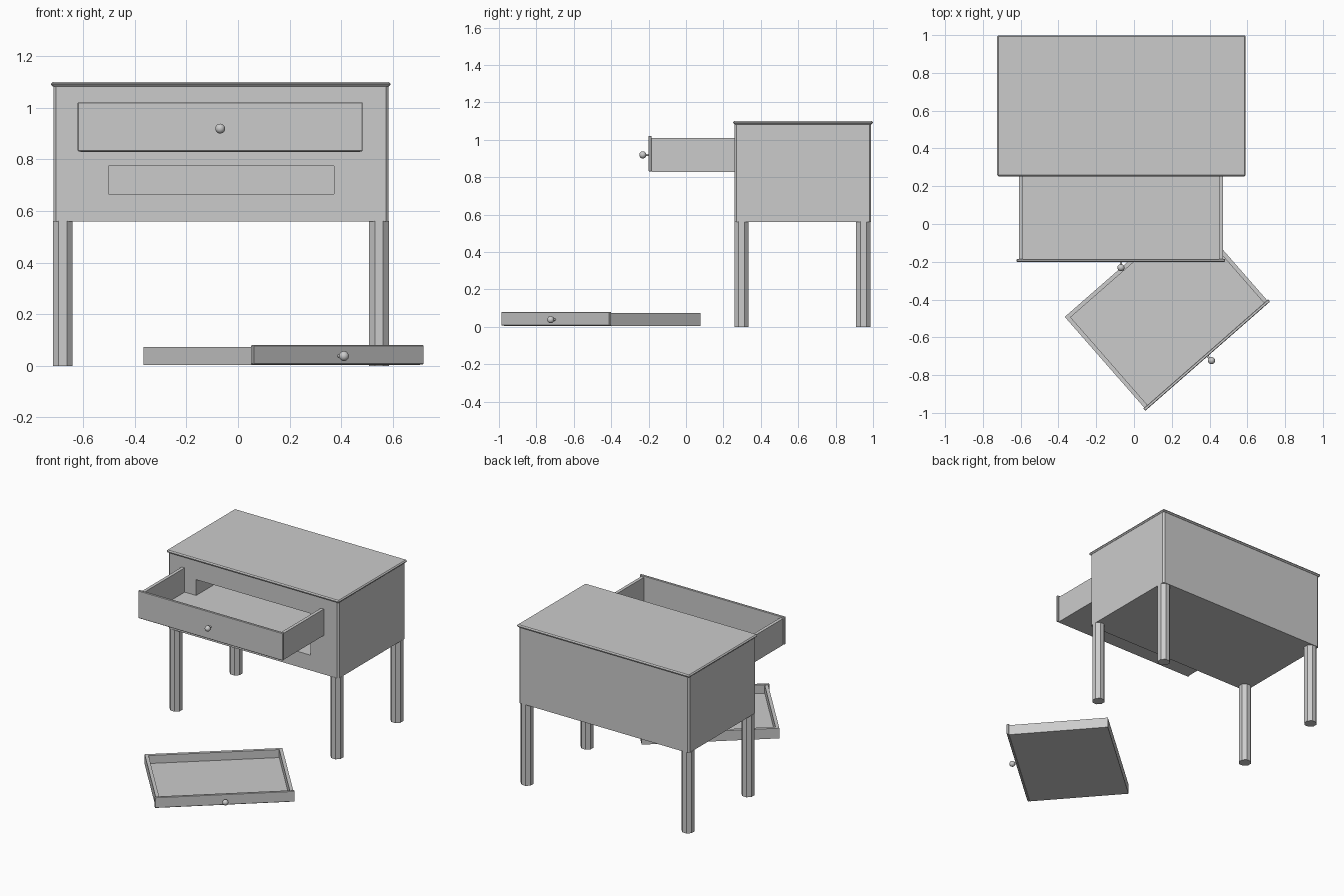
import bpy, bmesh, math
from mathutils import Matrix, Vector

if "Cube" in bpy.data.objects:
    bpy.data.objects.remove(bpy.data.objects["Cube"])


def new_object(name, bm):
    mesh = bpy.data.meshes.new(name)
    bmesh.ops.recalc_face_normals(bm, faces=bm.faces)
    bm.to_mesh(mesh)
    bm.free()
    ob = bpy.data.objects.new(name, mesh)
    bpy.context.collection.objects.link(ob)
    return ob


def box(name, x, y, z, bevel=0.0, vertical_only=False):
    """Box from (min, max) ranges, optionally with chamfered edges."""
    bm = bmesh.new()
    bmesh.ops.create_cube(bm, size=1)
    for v in bm.verts:
        v.co = Vector([(r[0] + r[1]) / 2 + c * (r[1] - r[0]) for r, c in zip((x, y, z), v.co)])
    if bevel:
        edges = [e for e in bm.edges if not vertical_only
                 or abs(e.verts[0].co.z - e.verts[1].co.z) > 0.01]
        bmesh.ops.bevel(bm, geom=edges, offset=bevel, segments=1, affect='EDGES')
    return new_object(name, bm)


def knob(name, x, y_face, z, r=0.019):
    """Round knob on a short stem, facing -y."""
    bm = bmesh.new()
    bmesh.ops.create_uvsphere(bm, u_segments=20, v_segments=12, radius=r,
                              matrix=Matrix.Translation((x, y_face - 0.031, z)))
    bmesh.ops.create_cone(bm, cap_ends=True, segments=12, radius1=0.006, radius2=0.006, depth=0.03,
                          matrix=Matrix.Translation((x, y_face - 0.012, z)) @ Matrix.Rotation(math.pi / 2, 4, 'X'))
    ob = new_object(name, bm)
    for p in ob.data.polygons:
        p.use_smooth = len(p.vertices) <= 4
    return ob


def drawer(prefix, x, y, z, wall, front_thick, lip, back):
    """Open tray with a slightly larger front panel and a knob."""
    (x0, x1), (y0, y1), (z0, z1) = x, y, z
    yf = y0 + front_thick
    parts = [
        box(prefix + "_floor", (x0 + wall, x1 - wall), (yf, y1), (z0, z0 + 0.015)),
        box(prefix + "_left_side", (x0, x0 + wall), (yf, y1), (z0, z1)),
        box(prefix + "_right_side", (x1 - wall, x1), (yf, y1), (z0, z1)),
        box(prefix + "_front", (x0 - lip, x1 + lip), (y0, yf), (z0 + 0.003, z1 + lip), 0.003),
        knob(prefix + "_knob", (x0 + x1) / 2, y0, (z0 + z1) / 2),
    ]
    if back:
        parts.append(box(prefix + "_back", (x0 + wall, x1 - wall), (y1 - wall, y1), (z0, z1)))
    return parts


# Cabinet body with two drawer slots cut into the front
body = box("cabinet_body", (-0.715, 0.583), (0.26, 0.99), (0.56, 1.083), 0.01, True)
for i, z in enumerate([(0.665, 0.775), (0.842, 0.952)]):
    cutter = box("slot_cutter", (-0.502, 0.372), (0.2, 0.92), z)
    cutter.hide_render = True
    mod = body.modifiers.new("slot", 'BOOLEAN')
    mod.object = cutter
    mod.operation = 'DIFFERENCE'
    mod.solver = 'EXACT'
    bpy.context.view_layer.objects.active = body
    bpy.ops.object.modifier_apply(modifier=mod.name)
    bpy.data.objects.remove(cutter)

# Table top
box("top_panel", (-0.724, 0.591), (0.252, 0.999), (1.082, 1.10), 0.007)

# Octagonal legs
for fb, y in (("front", 0.296), ("back", 0.948)):
    for lr, x in (("left", -0.679), ("right", 0.546)):
        bm = bmesh.new()
        r = 0.038 / math.cos(math.pi / 8)
        bmesh.ops.create_cone(bm, cap_ends=True, segments=8, radius1=r, radius2=r, depth=0.562,
                              matrix=Matrix.Translation((x, y, 0.281)) @ Matrix.Rotation(math.pi / 8, 4, 'Z'))
        new_object(fb + "_" + lr + "_leg", bm)

# Upper drawer, pulled out against the cabinet front
drawer("upper_drawer", (-0.61, 0.472), (-0.20, 0.262), (0.828, 1.01), 0.022, 0.015, 0.011, False)

# Lower drawer, lying on the floor at an angle
place = Matrix.Translation((0.39, -0.70, 0)) @ Matrix.Rotation(math.radians(41.2), 4, 'Z')
for ob in drawer("loose_drawer", (-0.432, 0.432), (0, 0.655), (0.003, 0.073), 0.022, 0.016, 0.007, True):
    ob.data.transform(place)
